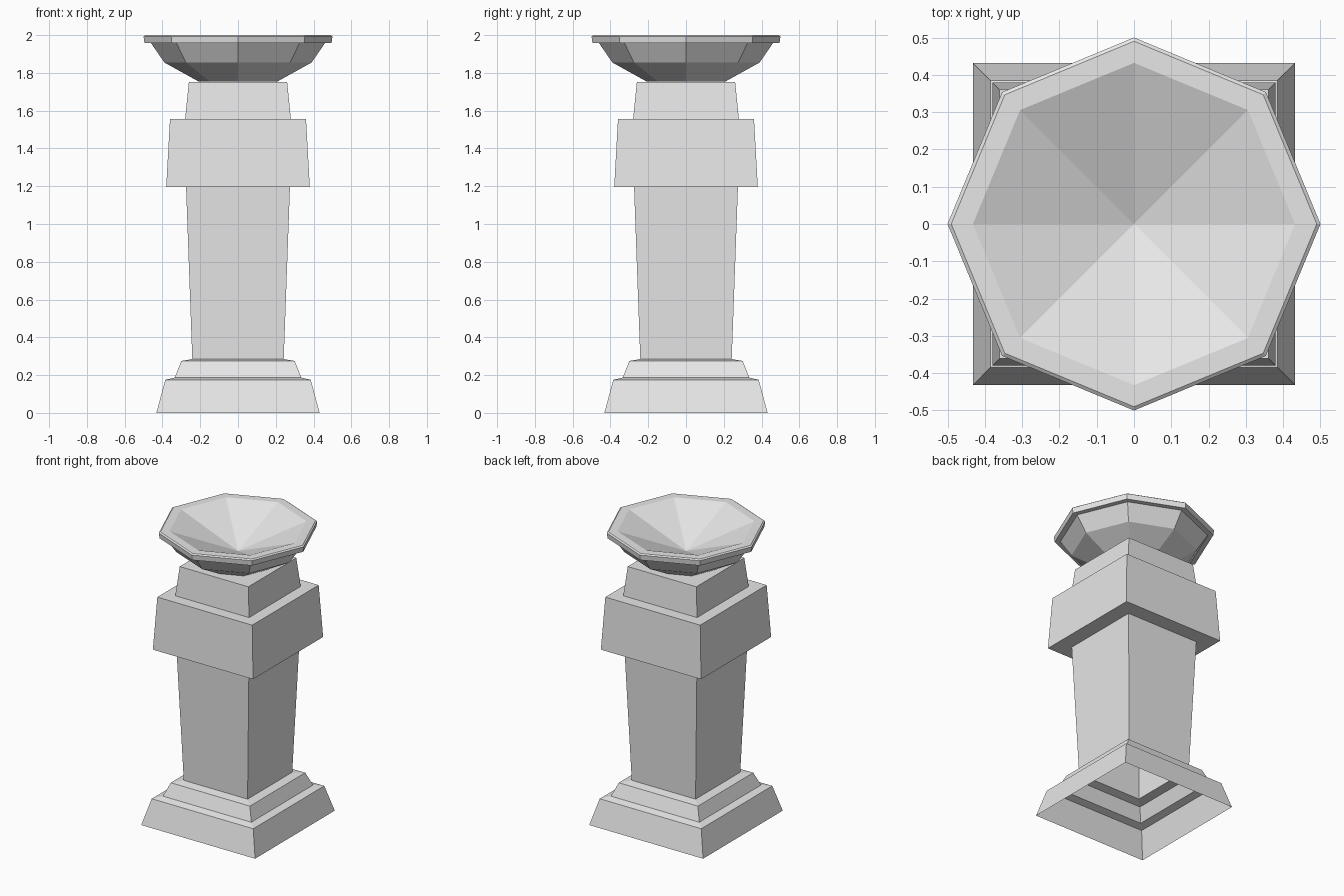
import bpy
import bmesh
from math import cos, sin, tau, sqrt

if "Cube" in bpy.data.objects:
    bpy.data.objects.remove(bpy.data.objects["Cube"], do_unlink=True)

stone = bpy.data.materials.new("pale_grey_stone")
stone.use_nodes = True
grey = (0.8, 0.8, 0.8, 1.0)
stone.diffuse_color = grey
stone.node_tree.nodes["Principled BSDF"].inputs["Base Color"].default_value = grey


def lathe(name, profile, sides, turn=0.0, cap_start=False, cap_end=False, apex=None):
    """Sweep (radius, z) points around z with a few flat sides."""
    bm = bmesh.new()
    rings = []
    for r, z in profile:
        rings.append([bm.verts.new((r * cos(tau * (i + turn) / sides),
                                    r * sin(tau * (i + turn) / sides), z))
                      for i in range(sides)])
    for low, high in zip(rings, rings[1:]):
        for i in range(sides):
            j = (i + 1) % sides
            bm.faces.new((low[i], low[j], high[j], high[i]))
    if cap_start:
        bm.faces.new(rings[0][::-1])
    if cap_end:
        bm.faces.new(rings[-1])
    if apex is not None:
        tip = bm.verts.new((0, 0, apex))
        for i in range(sides):
            bm.faces.new((rings[-1][i], rings[-1][(i + 1) % sides], tip))
    mesh = bpy.data.meshes.new(name)
    bm.to_mesh(mesh)
    bm.free()
    mesh.materials.append(stone)
    obj = bpy.data.objects.new(name, mesh)
    bpy.context.collection.objects.link(obj)
    return obj


# Square pedestal: hollow shell, open underneath, given as (half width, z)
pedestal = [
    (0.432, 0), (0.385, 0.175), (0.335, 0.187),       # plinth
    (0.30, 0.275), (0.242, 0.285),                    # upper step
    (0.275, 1.197),                                   # flared shaft
    (0.38, 1.197), (0.36, 1.555),                     # collar
    (0.28, 1.555), (0.26, 1.753),                     # neck
]
lathe("pedestal", [(w * sqrt(2), z) for w, z in pedestal], 4, turn=0.5, cap_end=True)

# Eight-sided basin with a shallow conical hollow
basin = [
    (0.21, 1.755), (0.39, 1.855), (0.46, 1.957),      # underside
    (0.495, 1.957), (0.5, 1.993), (0.49, 2.0),        # rim
    (0.432, 2.0),                                     # lip
]
lathe("basin", basin, 8, cap_start=True, apex=1.83)
